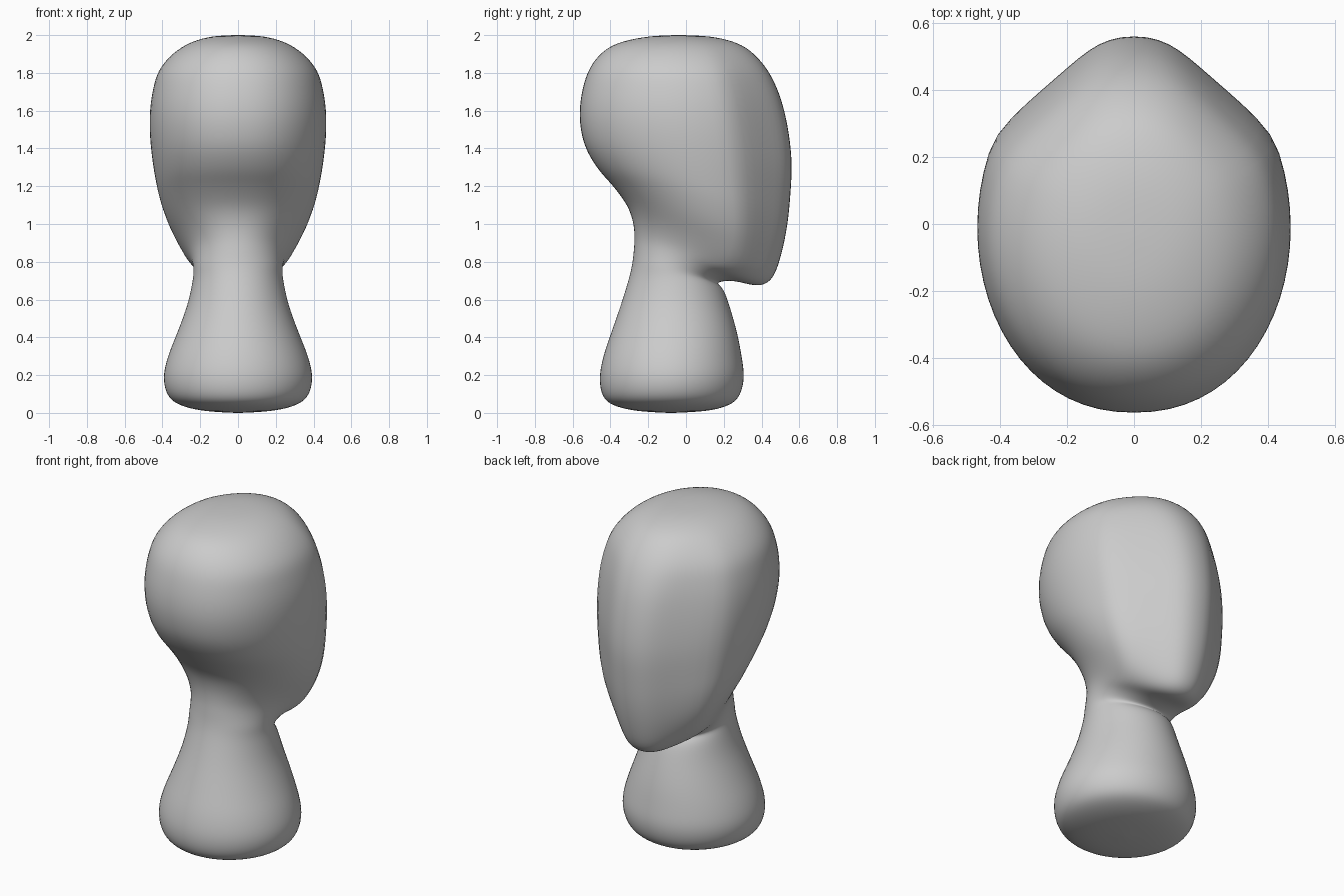
import bpy, bmesh
from math import sin, cos, pi

# Loft rings: back y, back z, front y, front z, half width, face pinch
RINGS = [
    (-0.09, 0.000, -0.07, 0.000, 0.010, 0.0),   # base
    (-0.26, 0.010, 0.11, 0.010, 0.180, 0.0),
    (-0.39, 0.042, 0.23, 0.042, 0.310, 0.0),
    (-0.443, 0.095, 0.285, 0.095, 0.373, 0.0),
    (-0.457, 0.19, 0.307, 0.19, 0.394, 0.0),
    (-0.437, 0.30, 0.294, 0.30, 0.370, 0.0),
    (-0.397, 0.42, 0.271, 0.42, 0.323, 0.0),    # neck
    (-0.345, 0.57, 0.235, 0.55, 0.270, 0.0),
    (-0.302, 0.71, 0.198, 0.655, 0.241, 0.0),
    (-0.284, 0.79, 0.165, 0.69, 0.235, 0.0),    # throat crease
    (-0.276, 0.86, 0.255, 0.70, 0.244, 0.05),   # under the chin
    (-0.272, 0.93, 0.38, 0.672, 0.268, 0.15),
    (-0.28, 1.01, 0.460, 0.715, 0.312, 0.25),   # chin
    (-0.312, 1.10, 0.507, 0.85, 0.371, 0.28),
    (-0.385, 1.20, 0.537, 1.00, 0.413, 0.3),
    (-0.465, 1.29, 0.552, 1.15, 0.438, 0.3),
    (-0.530, 1.40, 0.560, 1.31, 0.457, 0.3),    # face and skull
    (-0.558, 1.51, 0.547, 1.46, 0.467, 0.3),
    (-0.562, 1.61, 0.520, 1.60, 0.465, 0.28),
    (-0.548, 1.71, 0.485, 1.71, 0.450, 0.24),
    (-0.517, 1.81, 0.435, 1.81, 0.420, 0.18),
    (-0.458, 1.895, 0.365, 1.895, 0.352, 0.12),
    (-0.365, 1.957, 0.275, 1.957, 0.260, 0.05),
    (-0.20, 1.993, 0.13, 1.993, 0.140, 0.0),
    (-0.05, 2.00, -0.03, 2.00, 0.010, 0.0),     # crown
]
SIDES, STEPS = 64, 5


def spline(a, b, c, d, t):
    return [q + 0.5 * t * (r - p + t * (2*p - 5*q + 4*r - s + t * (3*(q - r) + s - p)))
            for p, q, r, s in zip(a, b, c, d)]


def ring_points(yb, zb, yf, zf, w, k):
    for i in range(SIDES):
        a = 2 * pi * i / SIDES
        v, c = sin(a), cos(a)
        t = min(max((v - 0.4) / 0.55, 0), 1)
        pinch = 1 - k * t * t * (3 - 2 * t)
        e = 1 - 0.3 * max(k, 0)          # the head is slightly squarer than the neck
        x = w * pinch * abs(c) ** e * (1 if c > 0 else -1)
        f = (1 + v) / 2
        yield (x, yb + (yf - yb) * f, zb + (zf - zb) * f ** 1.6)


# Smoothly interpolate the rings
n = len(RINGS)
rows = []
for i in range(n - 1):
    quad = [RINGS[min(max(j, 0), n - 1)] for j in range(i - 1, i + 3)]
    rows += [spline(*quad, s / STEPS) for s in range(STEPS)]
rows.append(RINGS[-1])
for _ in range(4):
    rows = [rows[0]] + [[(p + 2 * q + r) / 4 for p, q, r in zip(a, b, c)]
                        for a, b, c in zip(rows, rows[1:], rows[2:])] + [rows[-1]]

# Skin the rings into one closed head and neck
bm = bmesh.new()
loops = [[bm.verts.new(p) for p in ring_points(*r)] for r in rows]
for lo, hi in zip(loops, loops[1:]):
    for i in range(SIDES):
        j = (i + 1) % SIDES
        bm.faces.new((lo[i], lo[j], hi[j], hi[i]))
bm.faces.new(loops[0][::-1])
bm.faces.new(loops[-1])
for v in bm.verts:
    v.co.z = min(max(v.co.z, 0), 2)
bmesh.ops.recalc_face_normals(bm, faces=bm.faces)
for f in bm.faces:
    f.smooth = True
mesh = bpy.data.meshes.new("head_and_neck")
bm.to_mesh(mesh)
bm.free()
head = bpy.data.objects.new("head_and_neck", mesh)
bpy.context.collection.objects.link(head)
